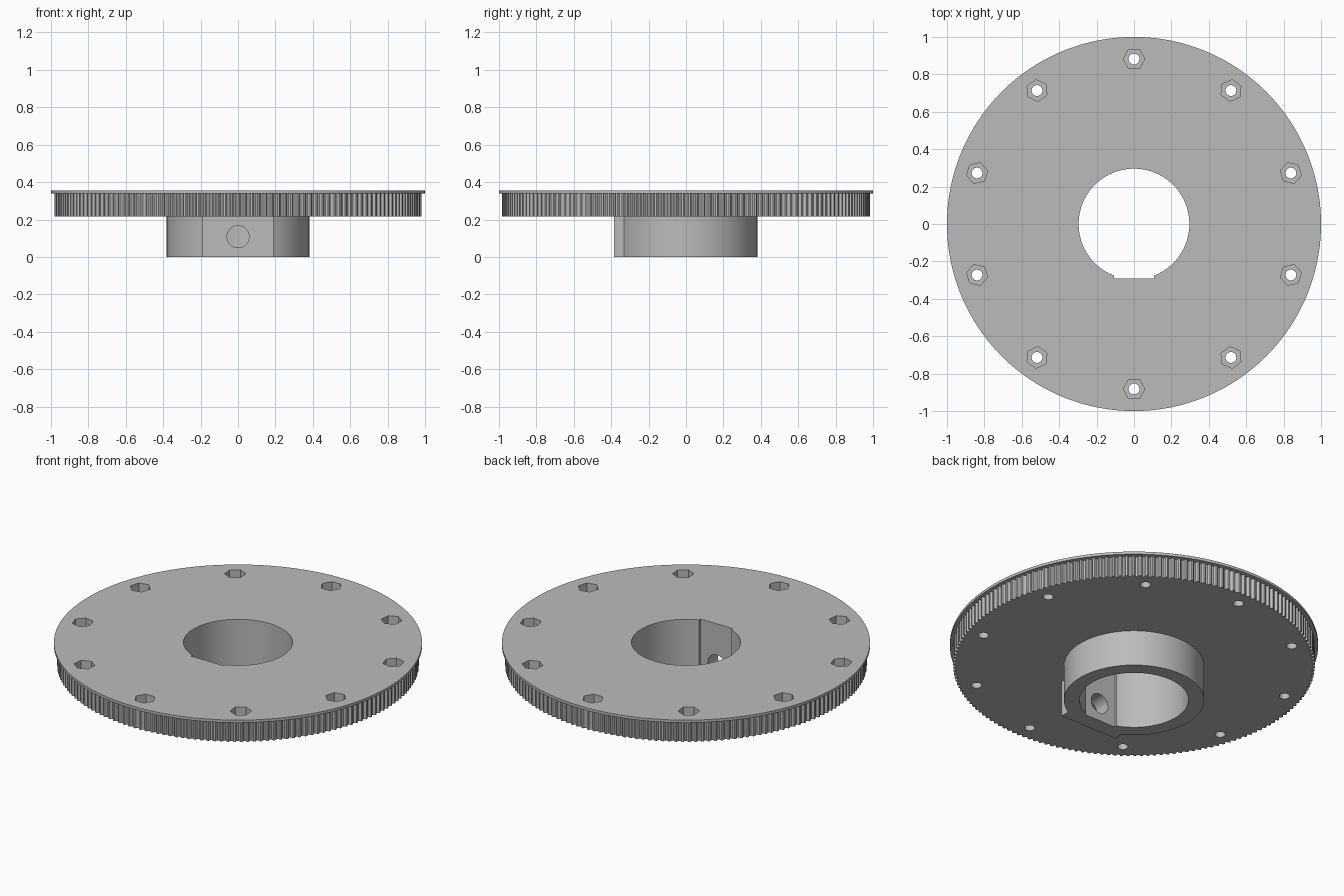
import bpy, bmesh
from math import sin, cos, pi, radians, asin, tau
from mathutils import Matrix

cube = bpy.data.objects.get("Cube")
if cube:
    bpy.data.objects.remove(cube, do_unlink=True)

# Heights and main sizes
HUB_TOP, RING_TOP, TOP = 0.215, 0.338, 0.354
TEETH, RING_R = 170, 0.982
BOLTS, BOLT_R = 10, 0.882

grey = bpy.data.materials.new("plain_grey")
grey.use_nodes = True
colour = (0.5, 0.5, 0.5, 1)
grey.diffuse_color = colour
grey.node_tree.nodes["Principled BSDF"].inputs["Base Color"].default_value = colour


def arc(r, start, end, n):
    return [(r * cos(start + (end - start) * i / n), r * sin(start + (end - start) * i / n))
            for i in range(n + 1)]


def circle(r, n, turn=0.0):
    return arc(r, turn, turn + tau, n)[:-1]


def flatted_circle(r, half, y):
    """Circle whose front (-y) side becomes a square-cornered flat."""
    a = asin(half / r)
    return arc(r, -pi / 2 + a, 1.5 * pi - a, 128) + [(-half, y), (half, y)]


def prism(name, outlines, z0, z1):
    """Extrude closed outlines from z0 to z1 into one object."""
    bm = bmesh.new()
    for pts in outlines:
        face = bm.faces.new([bm.verts.new((x, y, z0)) for x, y in pts])
        new = bmesh.ops.extrude_face_region(bm, geom=[face])["geom"]
        bmesh.ops.translate(bm, vec=(0, 0, z1 - z0),
                            verts=[v for v in new if isinstance(v, bmesh.types.BMVert)])
    bmesh.ops.recalc_face_normals(bm, faces=bm.faces)
    mesh = bpy.data.meshes.new(name)
    bm.to_mesh(mesh)
    bm.free()
    mesh.materials.append(grey)
    obj = bpy.data.objects.new(name, mesh)
    bpy.context.collection.objects.link(obj)
    return obj


def activate(obj):
    bpy.ops.object.select_all(action='DESELECT')
    obj.select_set(True)
    bpy.context.view_layer.objects.active = obj


def cut(obj, *cutters):
    activate(obj)
    for c in cutters:
        mod = obj.modifiers.new("cut", 'BOOLEAN')
        mod.operation, mod.solver, mod.object = 'DIFFERENCE', 'EXACT', c
        bpy.ops.object.modifier_apply(modifier=mod.name)


def bolt_circle(r, n):
    """Small polygons repeated round the bolt circle, turned with it."""
    shapes = []
    for i in range(BOLTS):
        a = pi / 2 + tau * i / BOLTS
        shapes.append([(x + BOLT_R * cos(a), y + BOLT_R * sin(a))
                       for x, y in circle(r, n, a + pi / 2)])
    return shapes


# Rounded belt groove: (half width as a share of the pitch, depth)
half_groove = [(0.37, 0), (0.30, 0.0024), (0.27, 0.0064), (0.225, 0.0098), (0.125, 0.0129)]
groove = ([(-w, d) for w, d in half_groove] + [(0, 0.0139)]
          + [(w, d) for w, d in reversed(half_groove)])
tooth_outline = []
for i in range(TEETH):
    for w, d in groove:
        a = tau * (i + w) / TEETH
        tooth_outline.append(((RING_R - d) * cos(a), (RING_R - d) * sin(a)))

# Parts
ring = prism("toothed_ring", [tooth_outline], HUB_TOP, RING_TOP)
flange = prism("retaining_flange", [circle(1.0, 160)], RING_TOP, TOP)
hub = prism("hub", [flatted_circle(0.381, 0.19, -0.385)], 0, HUB_TOP)

# Cutters
bore = prism("bore_cutter", [flatted_circle(0.296, 0.108, -0.291)], -0.1, 0.5)
holes = prism("bolt_hole_cutter", bolt_circle(0.029, 24), -0.1, 0.5)
pockets = prism("nut_pocket_cutter", bolt_circle(0.058, 6), TOP - 0.065, 0.5)
screw = prism("set_screw_cutter", [circle(0.059, 48)], 0, 0.35)
screw.data.transform(Matrix.Translation((0, -0.15, 0.108)) @ Matrix.Rotation(radians(90), 4, 'X'))

cut(ring, bore, holes, pockets)
cut(flange, bore, pockets)
cut(hub, bore, screw)
for c in (bore, holes, pockets, screw):
    bpy.data.objects.remove(c, do_unlink=True)

# Smooth round walls, sharp edges kept
for part in (ring, flange, hub):
    activate(part)
    bpy.ops.object.shade_smooth_by_angle(angle=radians(25))
